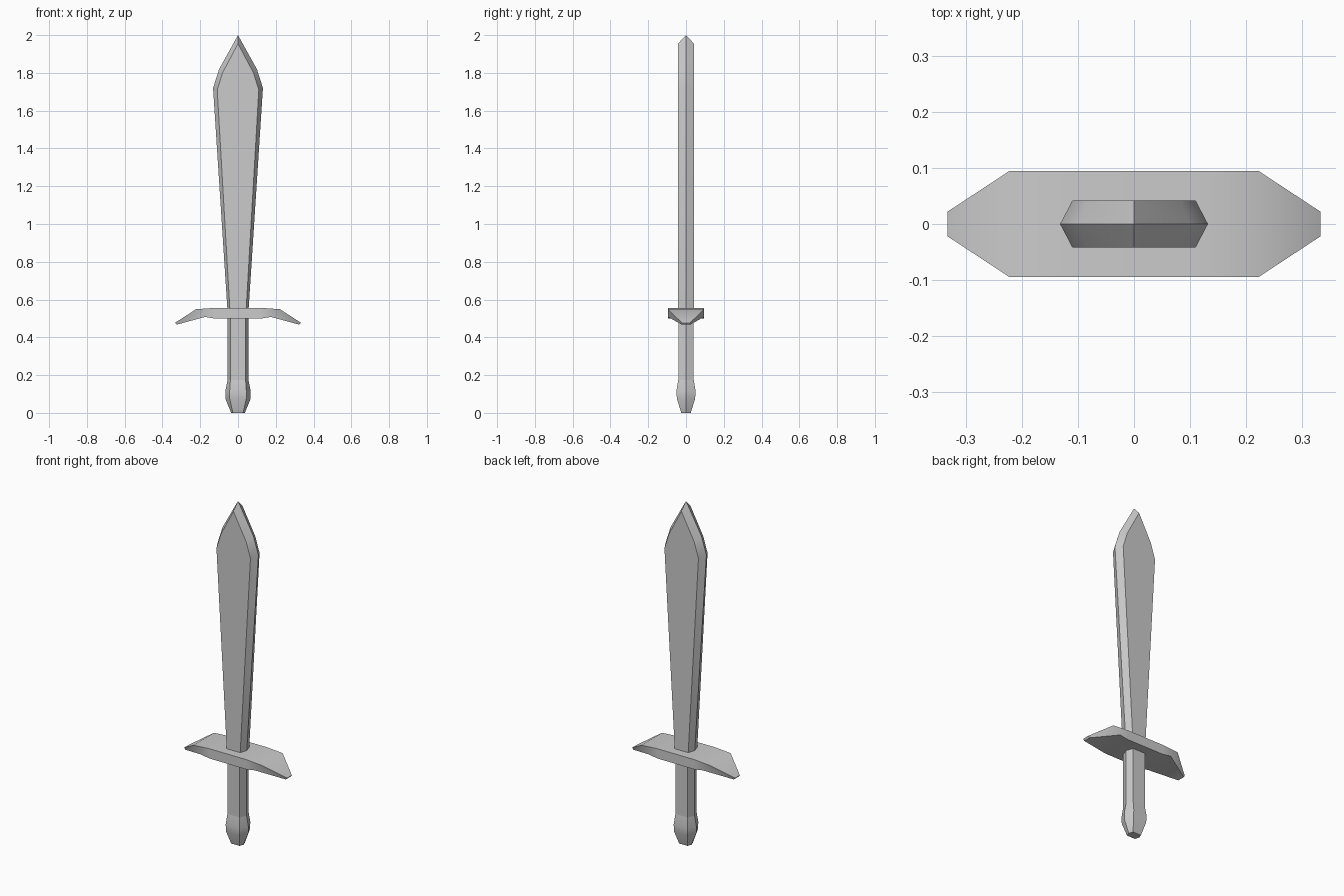
import bpy, bmesh, math

if "Cube" in bpy.data.objects:
    bpy.data.objects.remove(bpy.data.objects["Cube"])


def loft(name, rings, smooth=True):
    """Skin a stack of equal-sized rings, cap the ends and weld coincident points."""
    bm = bmesh.new()
    loops = [[bm.verts.new(p) for p in ring] for ring in rings]
    n = len(loops[0])
    for a, b in zip(loops, loops[1:]):
        for i in range(n):
            j = (i + 1) % n
            bm.faces.new((a[i], a[j], b[j], b[i]))
    bm.faces.new(loops[0][::-1])
    bm.faces.new(loops[-1])
    bmesh.ops.remove_doubles(bm, verts=bm.verts, dist=0.0005)
    bmesh.ops.dissolve_degenerate(bm, edges=bm.edges, dist=0.0005)
    bmesh.ops.recalc_face_normals(bm, faces=bm.faces)
    mesh = bpy.data.meshes.new(name)
    bm.to_mesh(mesh)
    bm.free()
    obj = bpy.data.objects.new(name, mesh)
    bpy.context.collection.objects.link(obj)
    if smooth:
        bpy.ops.object.select_all(action='DESELECT')
        obj.select_set(True)
        bpy.context.view_layer.objects.active = obj
        bpy.ops.object.shade_smooth_by_angle(angle=math.radians(30))
    return obj


def hexagon(edge_x, edge_z, flat_x, flat_z, y):
    """Flattened hexagon: sharp edges on the x axis, flats facing +y and -y."""
    return [(edge_x, 0, edge_z), (flat_x, y, flat_z), (-flat_x, y, flat_z),
            (-edge_x, 0, edge_z), (-flat_x, -y, flat_z), (flat_x, -y, flat_z)]


# Blade: leaf-shaped, widest near the tip, with bevelled edges
loft("blade", [hexagon(*r) for r in (
    (0.055, 0.53, 0.042, 0.53, 0.042),
    (0.132, 1.72, 0.110, 1.71, 0.042),
    (0.100, 1.82, 0.082, 1.80, 0.042),
    (0.0, 2.0, 0.0, 1.955, 0.042))])

# Crossguard: flat bar with drooping, tapering ends
half = [(0.12, 0.556, 0.12, 0.499, 0.095),
        (0.222, 0.549, 0.175, 0.508, 0.095),
        (0.333, 0.477, 0.325, 0.467, 0.022)]


def guard_ring(side, top_x, top_z, low_x, low_z, y):
    return [(side * top_x, -y, top_z), (side * top_x, y, top_z),
            (side * low_x, y, low_z), (side * low_x, -y, low_z)]


loft("crossguard", [guard_ring(-1, *r) for r in reversed(half)]
     + [guard_ring(1, *r) for r in half])

# Grip: straight hexagonal bar
loft("grip", [hexagon(0.055, z, 0.040, z, 0.041) for z in (0.16, 0.52)])

# Pommel: faceted bulb narrowing to the foot
loft("pommel", [hexagon(x, z, fx, z, y) for x, fx, y, z in (
    (0.036, 0.027, 0.025, 0.0),
    (0.067, 0.044, 0.048, 0.075),
    (0.067, 0.044, 0.051, 0.115),
    (0.055, 0.040, 0.041, 0.175))])
